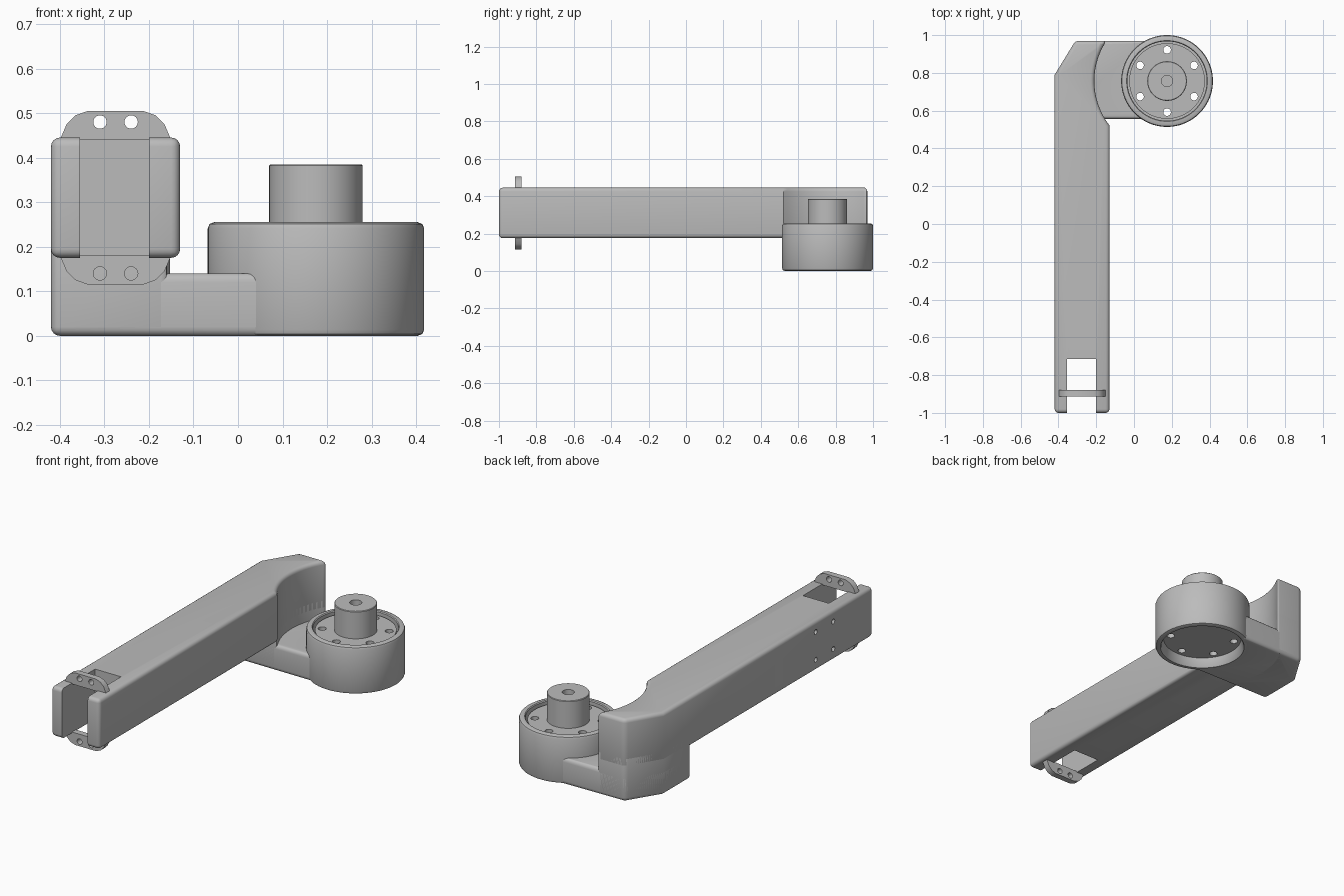
import bpy, bmesh, math
from mathutils import Matrix, Vector

if "Cube" in bpy.data.objects:
    bpy.data.objects.remove(bpy.data.objects["Cube"], do_unlink=True)

grey = bpy.data.materials.new("machined grey")
grey.use_nodes = True
colour = (0.5, 0.5, 0.5, 1)
grey.diffuse_color = colour
for node in grey.node_tree.nodes:
    if node.type == "BSDF_PRINCIPLED":
        node.inputs["Base Color"].default_value = colour

HUB = Vector((0.175, 0.757))
TOP, BOTTOM = 0.445, 0.175
MID = (TOP + BOTTOM) / 2


def finish(bm, name):
    bmesh.ops.recalc_face_normals(bm, faces=bm.faces[:])
    mesh = bpy.data.meshes.new(name)
    bm.to_mesh(mesh)
    bm.free()
    mesh.materials.append(grey)
    for poly in mesh.polygons:
        poly.use_smooth = True
    mesh.set_sharp_from_angle(angle=math.radians(32))
    obj = bpy.data.objects.new(name, mesh)
    bpy.context.collection.objects.link(obj)
    return obj


def extrude(bm, points, shift):
    """Close a planar outline and push it along shift."""
    face = bm.faces.new([bm.verts.new(p) for p in points])
    out = bmesh.ops.extrude_face_region(bm, geom=[face])
    verts = [g for g in out["geom"] if isinstance(g, bmesh.types.BMVert)]
    bmesh.ops.translate(bm, verts=verts, vec=shift)


def rounded_prism(name, outline, z0, z1, radius=0.02):
    """Upright prism with rounded edges, left sharp where it enters the hub."""
    bm = bmesh.new()
    extrude(bm, [(x, y, z0) for x, y in outline], (0, 0, z1 - z0))
    bmesh.ops.recalc_face_normals(bm, faces=bm.faces[:])
    edges = []
    for e in bm.edges:
        mid = (e.verts[0].co + e.verts[1].co) / 2
        if e.calc_face_angle(0) > 0.9 and (mid.xy - HUB).length > 0.25:
            edges.append(e)
    bmesh.ops.bevel(bm, geom=edges, offset=radius, segments=4, profile=0.5,
                    affect="EDGES", clamp_overlap=False)
    return finish(bm, name)


def lathe(name, profile, steps=96):
    bm = bmesh.new()
    verts = [bm.verts.new((HUB.x + r, HUB.y, z)) for r, z in profile]
    edges = [bm.edges.new(pair) for pair in zip(verts, verts[1:])]
    bmesh.ops.spin(bm, geom=verts + edges, cent=(*HUB, 0), axis=(0, 0, 1),
                   angle=math.tau, steps=steps, use_merge=True)
    bmesh.ops.remove_doubles(bm, verts=bm.verts[:], dist=0.0001)
    return finish(bm, name)


def add_pin(bm, centre, radius, length, axis):
    turn = Vector((0, 0, 1)).rotation_difference(Vector(axis)).to_matrix().to_4x4()
    bmesh.ops.create_cone(bm, cap_ends=True, segments=24, radius1=radius,
                          radius2=radius, depth=length,
                          matrix=Matrix.Translation(centre) @ turn)


def cut(obj, bm):
    """Subtract the cutter mesh, then bake the result and drop the cutter."""
    cutter = finish(bm, "cutter")
    cutter.hide_render = True
    mod = obj.modifiers.new("cut", "BOOLEAN")
    mod.operation, mod.solver, mod.object = "DIFFERENCE", "EXACT", cutter
    graph = bpy.context.evaluated_depsgraph_get()
    mesh = bpy.data.meshes.new_from_object(obj.evaluated_get(graph))
    obj.modifiers.clear()
    obj.data = mesh
    mesh.set_sharp_from_angle(angle=math.radians(32))
    bpy.data.objects.remove(cutter, do_unlink=True)


def hub_arc(radius, y0, y1, steps=18):
    """Arc around the hub on its arm side, from y0 to y1."""
    a0, a1 = (math.asin((y - HUB.y) / radius) for y in (y0, y1))
    angles = [a0 + (a1 - a0) * i / steps for i in range(steps + 1)]
    return [(HUB.x - radius * math.cos(a), HUB.y + radius * math.sin(a)) for a in angles]


# Long arm, with a scooped clearance around the hub and a chamfered corner
FOOT_Y, BACK = 0.555, 0.97
corner = [(-0.31, BACK), (-0.42, 0.79)]
arm = rounded_prism("arm", [(-0.42, -1), (-0.13, -1)] + hub_arc(0.385, 0.522, BACK) + corner,
                    BOTTOM, TOP)

# Fork slot and side screw holes in the arm
cutter = bmesh.new()
slot = [(-0.355, -1.1), (-0.2, -1.1), (-0.2, -0.715), (-0.355, -0.715)]
extrude(cutter, [(x, y, 0) for x, y in slot], (0, 0, 0.6))
for y in (-0.66, -0.51):
    for z in (MID - 0.075, MID + 0.075):
        add_pin(cutter, (-0.42, y, z), 0.013, 0.08, (1, 0, 0))
cut(arm, cutter)

# Rear column and low foot joining the arm to the hub
rounded_prism("column", [(-0.42, FOOT_Y)] + hub_arc(0.385, FOOT_Y, BACK) + corner, 0, 0.25)
rounded_prism("foot", [(-0.42, FOOT_Y)] + hub_arc(0.225, FOOT_Y, BACK) + corner, 0, 0.14)

# Hub housing with a recessed base and a grooved top
hub = lathe("hub", [
    (0, 0.05), (0.2, 0.05), (0.212, 0.004), (0.216, 0), (0.229, 0), (0.239, 0.004),
    (0.243, 0.014), (0.243, 0.241), (0.239, 0.251), (0.229, 0.255), (0.214, 0.255),
    (0.21, 0.25), (0.21, 0.2), (0.2, 0.2), (0.2, 0.237), (0, 0.237)])
cutter = bmesh.new()
for k in range(6):
    a = math.radians(30 + 60 * k)
    add_pin(cutter, (HUB.x + 0.165 * math.cos(a), HUB.y + 0.165 * math.sin(a), 0.15),
            0.02, 0.4, (0, 0, 1))
cut(hub, cutter)

# Output shaft with a blind centre hole
lathe("shaft", [(0, 0.2), (0.105, 0.2), (0.105, 0.382), (0.102, 0.385),
                (0.03, 0.385), (0.03, 0.28), (0, 0.28)], 64)

# Drilled tabs bridging the fork, above and below
half = [(0.125, 0.13), (0.11, 0.165), (0.09, 0.185), (0.062, 0.195)]
shape = half + [(-x, z) for x, z in reversed(half)]
for name, side in (("upper_tab", 1), ("lower_tab", -1)):
    bm = bmesh.new()
    extrude(bm, [(x - 0.275, -0.913, MID + side * z) for x, z in shape], (0, 0.033, 0))
    tab = finish(bm, name)
    cutter = bmesh.new()
    for x in (-0.31, -0.24):
        add_pin(cutter, (x, -0.9, MID + side * 0.17), 0.015, 0.1, (0, 1, 0))
    cut(tab, cutter)
